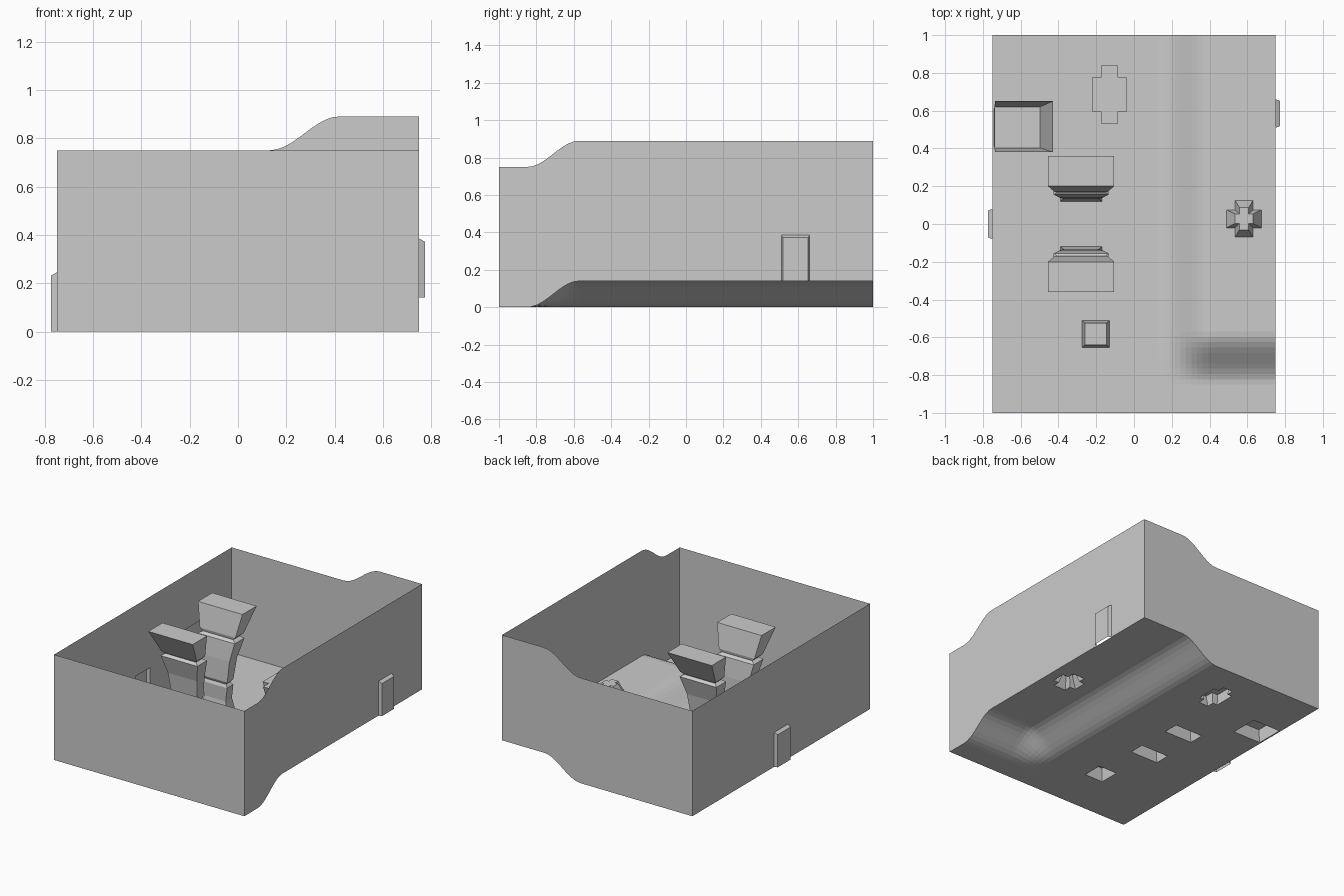
import bpy, bmesh, math

if "Cube" in bpy.data.objects:
    bpy.data.objects.remove(bpy.data.objects["Cube"])

WALL_H, RISE = 0.75, 0.14


def ease(t):
    t = min(max(t, 0), 1)
    return (1 - math.cos(math.pi * t)) / 2


def ground(x, y):
    return RISE * ease((x - 0.13) / 0.29) * ease((y + 0.85) / 0.28)


def finish(bm, name):
    bmesh.ops.remove_doubles(bm, verts=bm.verts, dist=1e-5)
    mesh = bpy.data.meshes.new(name)
    bm.to_mesh(mesh)
    bm.free()
    obj = bpy.data.objects.new(name, mesh)
    bpy.context.collection.objects.link(obj)
    return obj


def rect(x0, x1, y0, y1):
    return [(x0, y0), (x1, y0), (x1, y1), (x0, y1)]


def cross(cx, cy, xa, xb, ya, yb):
    # xa/ya: arm half lengths, xb/yb: half widths of the arms
    q = [(xb, -ya), (xb, -yb), (xa, -yb), (xa, yb), (xb, yb), (xb, ya)]
    return [(cx + x, cy + y) for x, y in q + [(-x, -y) for x, y in q]]


def loft(name, rings, cap=True):
    bm = bmesh.new()
    loops = [[bm.verts.new((x, y, z)) for x, y in pts] for z, pts in rings]
    for a, b in zip(loops, loops[1:]):
        for i in range(len(a)):
            j = (i + 1) % len(a)
            bm.faces.new((a[i], a[j], b[j], b[i]))
    if cap:
        bm.faces.new(loops[-1])
    return finish(bm, name)


# Openings in the floor under each hollow prop
holes = [(-.39, -.17, .12, .23), (-.39, -.17, -.23, -.12),
         (-.74, -.52, .41, .61), (-.275, -.13, -.655, -.51),
         (.49, .675, -.02, .075), (.535, .63, -.07, .125),
         (-.205, -.055, .61, .76), (-.168, -.092, .56, .81)]
xs = {-.75, .75} | {round(.13 + .29 * i / 10, 4) for i in range(11)}
ys = {-1, 1, -.08, .08, .51, .66} | {round(-.85 + .28 * i / 10, 4) for i in range(11)}
for a, b, c, d in holes:
    xs |= {a, b}
    ys |= {c, d}
xs, ys = sorted(xs), sorted(ys)

# Floor with the smooth raised corner
bm = bmesh.new()
for x0, x1 in zip(xs, xs[1:]):
    for y0, y1 in zip(ys, ys[1:]):
        mx, my = (x0 + x1) / 2, (y0 + y1) / 2
        if any(a < mx < b and c < my < d for a, b, c, d in holes):
            continue
        bm.faces.new([bm.verts.new((x, y, ground(x, y))) for x, y in rect(x0, x1, y0, y1)])
finish(bm, "floor")


# Thin walls that follow the floor, with doorway openings
def wall(name, pts, door=None):
    bm = bmesh.new()
    for p, q in zip(pts, pts[1:]):
        lift = 0
        if door and door[0] < (p[1] + q[1]) / 2 < door[1]:
            lift = door[2]
        zp, zq = ground(*p), ground(*q)
        bm.faces.new([bm.verts.new(v) for v in (
            (*p, zp + lift), (*q, zq + lift), (*q, zq + WALL_H), (*p, zp + WALL_H))])
    finish(bm, name)


wall("front_wall", [(x, -1) for x in xs])
wall("back_wall", [(x, 1) for x in reversed(xs)])
wall("right_wall", [(.75, y) for y in ys], (.51, .66, .245))
wall("left_wall", [(-.75, y) for y in reversed(ys)], (-.08, .08, .245))


# Shallow doorway recesses bulging out of the side walls
def doorway(name, s, y0, y1, z):
    bm = bmesh.new()
    arch = [(y0, 0), (y0, .245), (y1, .245), (y1, 0)]
    inset = [(y0 + .008, 0), (y0 + .008, .232), (y1 - .008, .232), (y1 - .008, 0)]
    a = [bm.verts.new((s * .75, y, z + h)) for y, h in arch]
    b = [bm.verts.new((s * .773, y, z + h)) for y, h in inset]
    for i in range(3):
        bm.faces.new((a[i], a[i + 1], b[i + 1], b[i]))
    bm.faces.new(b)
    bmesh.ops.recalc_face_normals(bm, faces=bm.faces)
    finish(bm, name)


doorway("right_doorway", 1, .51, .66, RISE)
doorway("left_doorway", -1, -.08, .08, 0)

# Pair of leaning pillars: height, half width, near and far depth
profile = [(0, .11, .12, .23), (.13, .085, .14, .21), (.23, .10, .135, .205),
           (.25, .085, .145, .195), (.27, .10, .135, .205), (.42, .115, .14, .225),
           (.55, .145, .155, .265), (.565, .12, .175, .245), (.585, .14, .17, .265),
           (.75, .175, .20, .36)]
for name, s in (("back_pillar", 1), ("front_pillar", -1)):
    rings = []
    for z, w, n, f in profile:
        y0, y1 = sorted((s * n, s * f))
        rings.append((z, rect(-.28 - w, -.28 + w, y0, y1)))
    loft(name, rings)

# Open flared bin against the left wall, with its raised bottom
loft("bin", [(0, rect(-.74, -.52, .41, .61)), (.38, rect(-.735, -.43, .38, .65))], cap=False)
loft("bin_bottom", [(.1, rect(-.739, -.497, .402, .62))])

# Low square pedestal
loft("square_pedestal", [(0, rect(-.275, -.13, -.655, -.51)), (.09, rect(-.26, -.145, -.64, -.525))])

# Cross-shaped pedestals: tapering on the rise, flaring on the low floor
loft("right_cross_pedestal", [(.14, cross(.5825, .0275, .0925, .0475, .0975, .0475)),
                              (.22, cross(.5825, .0275, .048, .025, .06, .025))])
loft("back_cross_pedestal", [(0, cross(-.13, .685, .075, .038, .125, .075)),
                             (.09, cross(-.13, .685, .092, .045, .153, .09))])
